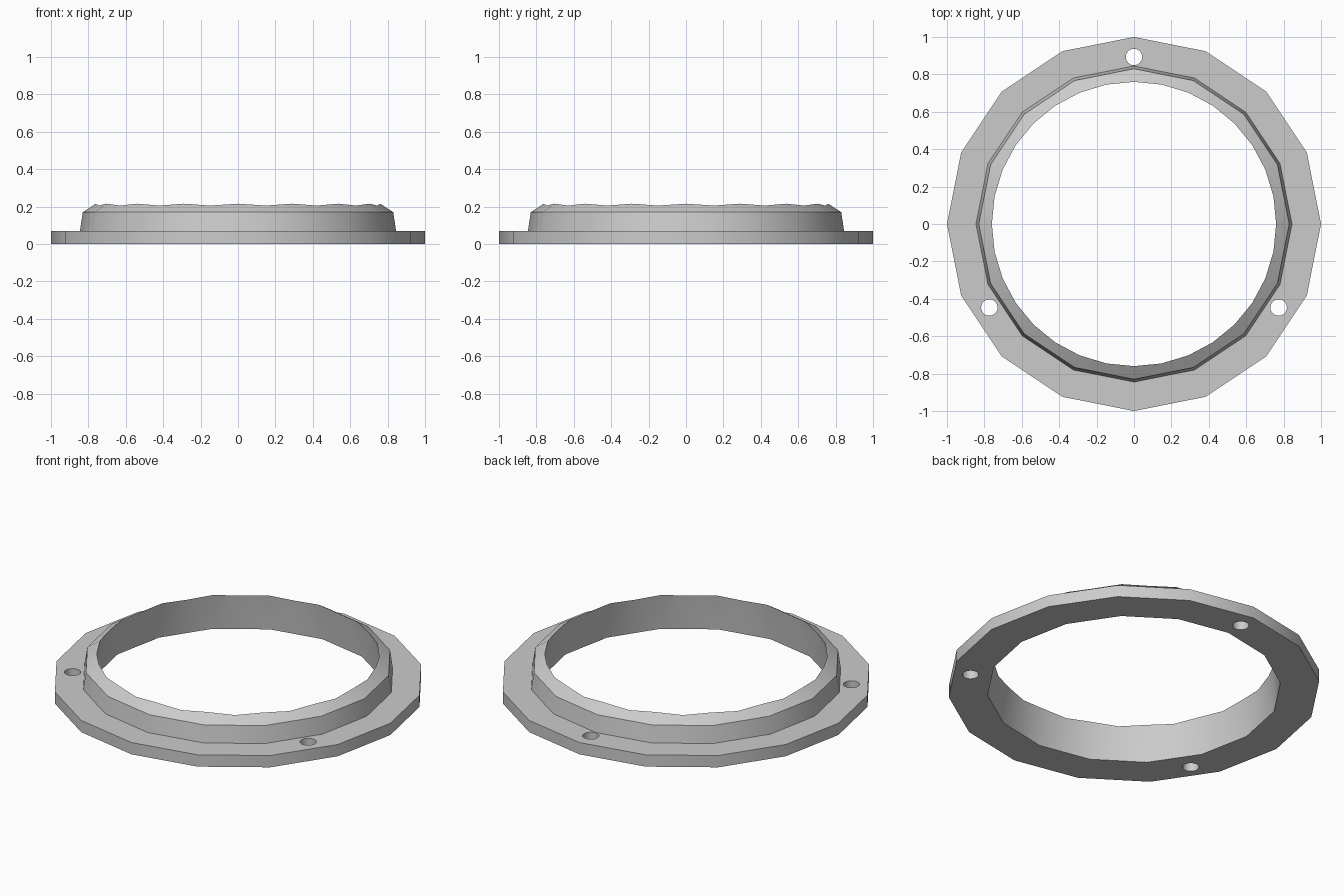
import bpy
import bmesh
from math import cos, sin, pi, radians

SIDES = 16

default = bpy.data.objects.get("Cube")
if default:
    bpy.data.objects.remove(default, do_unlink=True)

grey = bpy.data.materials.new("plain grey")
grey.use_nodes = True
colour = (0.6, 0.6, 0.6, 1)
grey.diffuse_color = colour
grey.node_tree.nodes["Principled BSDF"].inputs["Base Color"].default_value = colour


def add_ring(bm, radius, heights, count=SIDES):
    """Closed ring of vertices; heights repeat around the ring."""
    return [bm.verts.new((radius * cos(2 * pi * i / count),
                          radius * sin(2 * pi * i / count),
                          heights[i % len(heights)])) for i in range(count)]


def make_object(name, bm):
    bmesh.ops.recalc_face_normals(bm, faces=bm.faces)
    mesh = bpy.data.meshes.new(name)
    bm.to_mesh(mesh)
    bm.free()
    mesh.materials.append(grey)
    obj = bpy.data.objects.new(name, mesh)
    bpy.context.collection.objects.link(obj)
    return obj


# Flange, tapered collar and sloping shoulder, in one closed surface
bm = bmesh.new()
profile = [(0.79, 0), (1, 0), (1, 0.07), (0.845, 0.07), (0.83, 0.17)]
rings = [add_ring(bm, r, [z]) for r, z in profile]
lip = add_ring(bm, 0.76, [0.215, 0.205], 2 * SIDES)
inner, shoulder = rings[0], rings[-1]

for i in range(SIDES):
    j = (i + 1) % SIDES
    for a, b in zip(rings, rings[1:]):
        bm.faces.new((a[i], a[j], b[j], b[i]))
    left, middle, right = lip[2 * i], lip[2 * i + 1], lip[2 * j]
    # Shoulder facet up to the rounder lip
    bm.faces.new((shoulder[i], shoulder[j], right, middle, left))
    # Inner wall from the lip down to the base opening
    bm.faces.new((inner[i], left, middle))
    bm.faces.new((inner[i], middle, inner[j]))
    bm.faces.new((inner[j], middle, right))
flange = make_object("flanged_ring", bm)

# Three screw holes through the flange
bm = bmesh.new()
for angle in (90, 210, 330):
    made = bmesh.ops.create_cone(bm, cap_ends=True, segments=24, radius1=0.044,
                                 radius2=0.044, depth=0.2)
    a = radians(angle)
    bmesh.ops.translate(bm, verts=made["verts"],
                        vec=(0.893 * cos(a), 0.893 * sin(a), 0))
cutter = make_object("screw_hole_cutter", bm)
cutter.hide_render = True

cut = flange.modifiers.new("screw holes", "BOOLEAN")
cut.operation = "DIFFERENCE"
cut.solver = "EXACT"
cut.object = cutter

bpy.ops.object.select_all(action="DESELECT")
flange.select_set(True)
bpy.context.view_layer.objects.active = flange
bpy.ops.object.modifier_apply(modifier=cut.name)
bpy.data.objects.remove(cutter, do_unlink=True)
bpy.ops.object.shade_smooth_by_angle(angle=radians(30))
